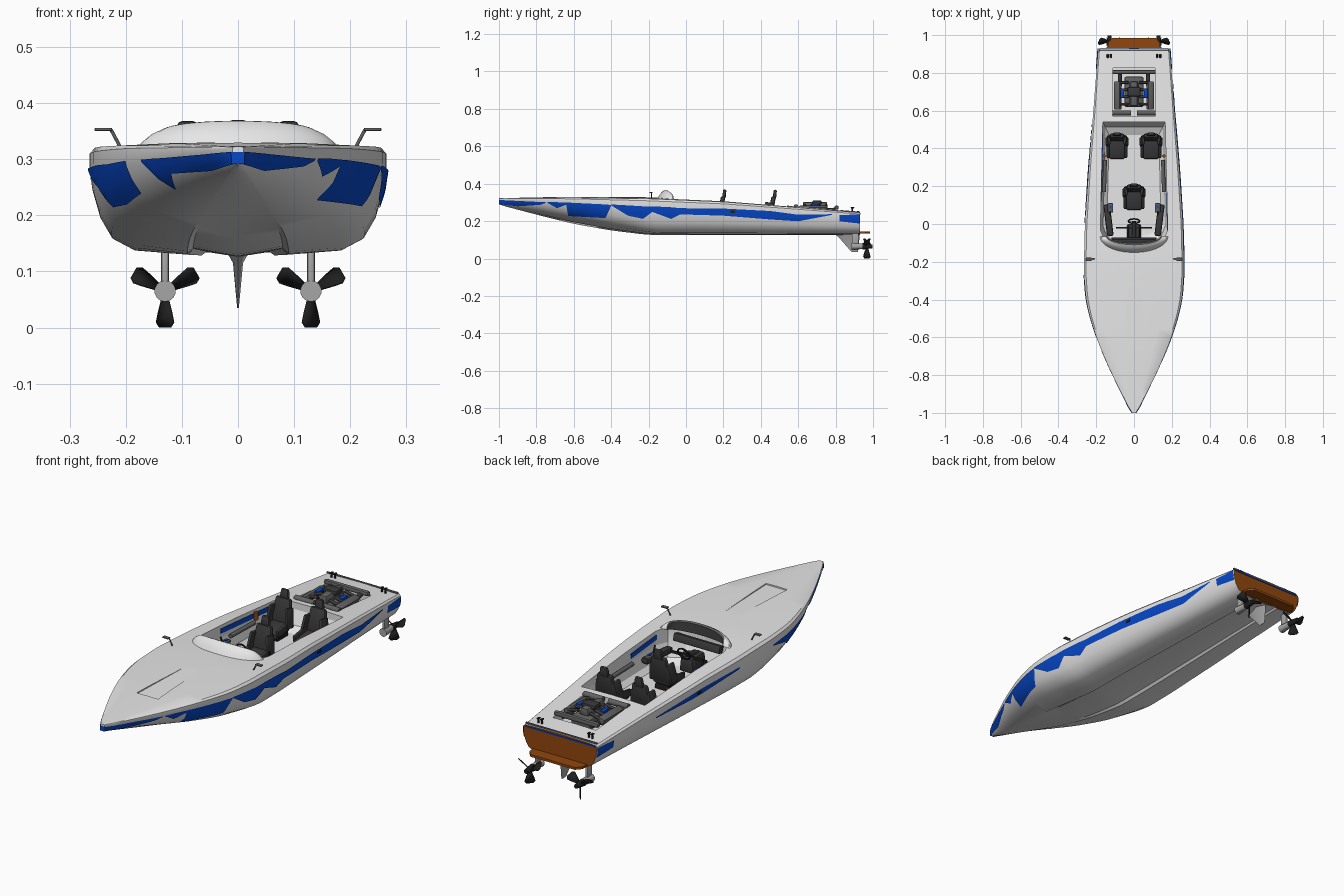
import bpy, bmesh
from math import sin, cos, pi, radians
from mathutils import Matrix, Vector

if "Cube" in bpy.data.objects:
    bpy.data.objects.remove(bpy.data.objects["Cube"])


def material(name, r, g, b):
    m = bpy.data.materials.new(name)
    m.use_nodes = True
    m.diffuse_color = (r, g, b, 1)
    m.node_tree.nodes["Principled BSDF"].inputs["Base Color"].default_value = (r, g, b, 1)
    return m


WHITE = material("gel_white", .82, .82, .82)
BLUE = material("stripe_blue", .002, .066, .6)
WOOD = material("transom_wood", .28, .062, .004)
DARK = material("seat_charcoal", .042, .042, .044)
BLACK = material("black_rubber", .014, .014, .014)
GREY = material("engine_grey", .12, .12, .12)
METAL = material("metal_grey", .38, .38, .38)


def make(name, bm, *mats, smooth=True):
    bmesh.ops.recalc_face_normals(bm, faces=bm.faces[:])
    me = bpy.data.meshes.new(name)
    bm.to_mesh(me)
    bm.free()
    ob = bpy.data.objects.new(name, me)
    bpy.context.collection.objects.link(ob)
    for m in mats:
        me.materials.append(m)
    if smooth:
        bpy.ops.object.select_all(action='DESELECT')
        ob.select_set(True)
        bpy.context.view_layer.objects.active = ob
        bpy.ops.object.shade_smooth_by_angle(angle=radians(35))
    return ob


def loft(name, rings, *mats, smooth=True, cap=True, closed=True):
    bm = bmesh.new()
    vs = [[bm.verts.new(p) for p in r] for r in rings]
    n = len(rings[0])
    for a, b in zip(vs, vs[1:]):
        for i in range(n if closed else n - 1):
            j = (i + 1) % n
            bm.faces.new((a[i], a[j], b[j], b[i]))
    if cap:
        bm.faces.new(vs[0])
        bm.faces.new(vs[-1]).material_index = len(mats) - 1
    return make(name, bm, *mats, smooth=smooth)


def box(name, size, loc, mat, rx=0, ry=0, rz=0, bevel=.004, taper=1):
    bm = bmesh.new()
    bmesh.ops.create_cube(bm, size=1)
    for v in bm.verts:
        k = taper if v.co.z > 0 else 1
        v.co = Vector((v.co.x * size[0] * k, v.co.y * size[1], v.co.z * size[2]))
    if bevel:
        bmesh.ops.bevel(bm, geom=bm.edges[:], offset=min(bevel, min(size) * .45), segments=2, affect='EDGES', profile=.5)
    rot = Matrix.Rotation(rz, 4, 'Z') @ Matrix.Rotation(ry, 4, 'Y') @ Matrix.Rotation(rx, 4, 'X')
    bm.transform(Matrix.Translation(loc) @ rot)
    return make(name, bm, mat)


def tube(name, p, q, r, mat, r2=None, sides=14):
    p, q = Vector(p), Vector(q)
    bm = bmesh.new()
    bmesh.ops.create_cone(bm, cap_ends=True, segments=sides, radius1=r, radius2=r if r2 is None else r2, depth=(q - p).length)
    bm.transform(Matrix.Translation((p + q) / 2) @ (q - p).to_track_quat('Z', 'Y').to_matrix().to_4x4())
    return make(name, bm, mat)


def table(pts, y):
    for (a, p), (b, q) in zip(pts, pts[1:]):
        if y <= b:
            return p + (q - p) * max(0, (y - a) / (b - a))
    return pts[-1][1]


def smooth_table(pts, y):
    return sum(table(pts, y + d) for d in (-.04, -.02, 0, .02, .04)) / 5 if -.9 < y < .85 else table(pts, y)


# Hull form: half width, deck edge height and keel height along the length
WIDTH = [(-1, .01), (-.97, .03), (-.9, .065), (-.8, .115), (-.7, .16), (-.6, .2), (-.5, .232),
         (-.4, .255), (-.25, .266), (0, .26), (.3, .24), (.6, .215), (.93, .19)]
EDGE = [(-1, .322), (-.6, .325), (-.2, .32), (.2, .303), (.6, .272), (.93, .245)]
KEEL = [(-1, .29), (-.96, .277), (-.8, .235), (-.6, .185), (-.4, .15), (-.2, .126), (.93, .126)]
OUT = [0, .3, .34, .7, .85, .93, .98, 1, 1, .96]
UP_AFT = [0, .075, .02, .06, .17, .36, .6, .8, .94, 1]
UP_BOW = [0, .08, .09, .34, .54, .7, .83, .92, .97, 1]


def section(y):
    w, e, k = (smooth_table(t, y) for t in (WIDTH, EDGE, KEEL))
    t = min(1, max(0, (-.15 - y) / .75))
    return [(w * u, k + (e - k) * (a + (b - a) * t)) for u, a, b in zip(OUT, UP_AFT, UP_BOW)]


def side_x(y, z):
    pts = section(y)[3:]
    for (x0, z0), (x1, z1) in zip(pts, pts[1:]):
        if z <= z1:
            return x0 + (x1 - x0) * (z - z0) / (z1 - z0)
    return pts[-1][0]


rings = []
for i in range(49):
    y = -1 + 1.93 * i / 48
    s = section(y)
    w, e = s[-1]
    crown = [(w * f, e + .03 * w * (1 - f * f)) for f in (.6, 0, -.6)]
    rings.append([(x, y, z) for x, z in s + crown + [(-x, z) for x, z in s[:0:-1]]])
hull = loft("hull", rings, WHITE, WOOD)


def carve(rings):
    cutter = loft("cutter", rings, WHITE, smooth=False)
    cutter.hide_render = True
    mod = hull.modifiers.new("opening", 'BOOLEAN')
    mod.operation, mod.solver, mod.object = 'DIFFERENCE', 'EXACT', cutter
    bpy.context.view_layer.objects.active = hull
    bpy.ops.object.modifier_apply(modifier=mod.name)
    bpy.data.objects.remove(cutter)


# Cockpit well, engine bay and foredeck recess
half = [(.165, .54), (.178, -.03), (.155, -.09), (.09, -.13)]
outline = half + [(0, -.145)] + [(-x, y) for x, y in half[::-1]]
carve([[(x * k, .2 + (y - .2) * k, z) for x, y in outline] for k, z in ((.8, .17), (.92, .19), (1, .25), (1, .45))])
carve([[(sx * .112, y, z) for sx, y in ((1, .57), (1, .825), (-1, .825), (-1, .57))] for z in (.22, .4)])
carve([[(s * .055, -.67, .323), (s * .035, -.33, .329), (s * .035, -.33, .4), (s * .055, -.67, .4)] for s in (-1, 1)])
bpy.ops.object.select_all(action='DESELECT')
hull.select_set(True)
bpy.ops.object.shade_smooth_by_angle(angle=radians(35))

# Jagged stripes of each side: position, top and bottom heights
STERN = [(.82, .234, .2), (.929, .236, .188)]
STRIPES = {
    1: [[(-1, .314, .292), (-.9, .309, .28), (-.78, .303, .288), (-.75, .302, .298)],
        [(-.74, .302, .298), (-.69, .302, .27), (-.64, .3, .288), (-.63, .3, .228), (-.43, .29, .217), (-.4, .287, .284)],
        [(-.4, .29, .285), (-.31, .285, .23), (-.23, .28, .213), (-.18, .28, .25), (-.08, .275, .213),
         (-.03, .27, .237), (.2, .268, .23), (.45, .255, .21), (.6, .235, .2), (.78, .238, .234)], STERN],
    -1: [[(-1, .314, .292), (-.9, .309, .28), (-.76, .303, .275), (-.72, .302, .246), (-.67, .3, .296)],
         [(-.6, .298, .24), (-.5, .292, .22), (-.42, .29, .215), (-.38, .288, .25), (-.26, .284, .28)],
         [(-.02, .272, .262), (.24, .265, .238), (.3, .26, .235), (.54, .24, .234)], STERN]}
for s, stripes in STRIPES.items():
    for pts in stripes:
        top, low = [(p[0], p[1]) for p in pts], [(p[0], p[2]) for p in pts]
        steps = int((pts[-1][0] - pts[0][0]) / .015)
        ys = {p[0] for p in pts} | {pts[0][0] + .015 * i for i in range(steps)}
        rows = []
        for y in sorted(ys):
            a, b = table(low, y), table(top, y)
            zs = [a + (b - a) * i / 6 for i in range(7)]
            rows.append([(s * (side_x(y, z) + .0035), y, z - .001) for z in zs])
        loft("left_stripe" if s > 0 else "right_stripe", rows, BLUE, cap=False, closed=False)
box("bow_stripe_nose", (.024, .003, .022), (0, -.9995, .302), BLUE, bevel=0)

# Transom trim, ledge, rear rail and centre skeg
box("transom_blue_trim", (.36, .004, .006), (0, .931, .239), BLUE, bevel=0)
loft("transom_ledge", [[(s * x, y, z) for s, x, y in ((1, .14, .925), (1, .137, .96), (1, .115, .985),
                                                     (-1, .115, .985), (-1, .137, .96), (-1, .14, .925))]
                       for z in (.134, .145)], WOOD)
box("rear_rail", (.37, .01, .008), (0, .92, .251), GREY)
loft("skeg", [[(0, a, z), (t, b, z), (0, c, z), (-t, b, z)] for a, b, c, z, t in
              ((.79, .88, .93, .135, .02), (.815, .885, .928, .115, .009), (.885, .905, .92, .035, .0015))], METAL)

# Windscreen cowl with a dark lining
arc = [pi * i / 28 for i in range(29)]


def cowl(name, mat, levels):
    loft(name, [[(rx * cos(a), -.065 - ry * sin(a), .318 + h * sin(a) ** .4) for a in arc] for rx, ry, h in levels],
         mat, cap=False, closed=False)


cowl("windscreen_cowl", WHITE, ((.18, .09, 0), (.174, .075, .025), (.162, .06, .042), (.148, .045, .05)))
cowl("cowl_lining", GREY, ((.148, .045, .0505), (.142, .036, .046), (.15, .045, .02), (.16, .055, -.01)))
box("dashboard", (.24, .03, .035), (0, -.09, .285), DARK, rx=.3)


# Bucket seats
def seat(name, x, y, lift):
    box(name + "_cushion", (.095, .11, .035), (x, y - .02, .205), DARK, rx=.15, bevel=.014)
    box(name + "_base", (.07, .08, .03), (x, y - .01, .18), BLACK)
    box(name + "_back", (.105, .024, .125), (x, y + .038, .27), DARK, rx=-.17, taper=.72, bevel=.01)
    box(name + "_headrest", (.05, .018, .05), (x, y + .055, .343 + lift), DARK, rx=-.1, taper=.7, bevel=.008)
    for s in (-1, 1):
        box(name + "_bolster", (.016, .05, .09), (x + s * .047, y + .02, .255), DARK, rx=-.17, ry=-s * .15, bevel=.007)
        box(name + "_leg_bolster", (.016, .1, .035), (x + s * .047, y - .02, .22), DARK, rx=.15, bevel=.007)


seat("driver_seat", 0, .15, .002)
seat("left_passenger_seat", .09, .42, 0)
seat("right_passenger_seat", -.09, .42, 0)

# Steering wheel and column
bm = bmesh.new()
ringv = [[bm.verts.new(((.03 + .004 * cos(b)) * cos(a), .004 * sin(b), (.03 + .004 * cos(b)) * sin(a)))
          for b in [pi * j / 3 for j in range(6)]] for a in [2 * pi * i / 24 for i in range(24)]]
for i in range(24):
    for j in range(6):
        p, q, k = ringv[i], ringv[(i + 1) % 24], (j + 1) % 6
        bm.faces.new((p[j], p[k], q[k], q[j]))
bm.transform(Matrix.Translation((0, .015, .275)) @ Matrix.Rotation(-.4, 4, 'X'))
make("steering_wheel", bm, BLACK)
tube("steering_column", (0, -.09, .24), (0, .012, .274), .012, DARK)
box("steering_spoke", (.056, .004, .008), (0, .015, .275), BLACK, bevel=0)
box("centre_pedestal", (.075, .1, .07), (0, -.05, .215), DARK, taper=.8, bevel=.01)
box("gauge_bar", (.19, .008, .014), (0, -.02, .25), BLACK)

# Engine
box("engine_block", (.1, .16, .05), (0, .7, .245), GREY, bevel=.008)
box("engine_cover", (.05, .13, .035), (0, .69, .285), GREY, taper=.7, bevel=.008)
box("air_intake", (.07, .05, .022), (0, .7, .3), DARK, bevel=.008)
box("rear_manifold", (.23, .022, .022), (0, .805, .272), GREY, bevel=.008)

# Paired fittings
for side, s in (("left", 1), ("right", -1)):
    box(f"side_console_{side}", (.035, .17, .03), (s * .135, .02, .235), DARK, rz=-s * .12, bevel=.01)
    box(f"console_panel_{side}", (.028, .05, .012), (s * .125, .085, .258), GREY)
    box(f"console_light_{side}", (.012, .018, .004), (s * .125, .09, .267), BLUE, bevel=0)
    tube(f"throttle_lever_{side}", (s * .125, .065, .26), (s * .125, .05, .295), .004, BLACK)
    tube(f"side_pad_{side}", (s * .158, .17, .245), (s * .153, .34, .245), .01, GREY)
    y, length, z = (.06, .2, .28) if s > 0 else (.3, .36, .27)
    box(f"cockpit_stripe_{side}", (.003, length, .022), (s * (.1765 - .0228 * (y + .03)), y, z), BLUE,
        rx=-.07, rz=s * .0228, bevel=0)
    tube(f"marker_lamp_{side}", (s * .158, .36, .25), (s * .158, .36, .285), .009, WOOD)

    tube(f"front_muffler_{side}", (s * .015, .588, .277), (s * .115, .588, .277), .013, GREY)
    box(f"cylinder_bank_{side}", (.034, .15, .03), (s * .086, .68, .265), GREY, ry=s * .35, bevel=.006)
    box(f"engine_badge_{side}", (.02, .04, .012), (s * .062, .69, .285), BLUE, bevel=.003)
    for i in range(4):
        y = .635 + .038 * i
        tube(f"intake_pipe_{side}", (s * .03, y, .285), (s * .085, y, .272), .007, DARK)
    tube(f"exhaust_{side}", (s * .075, .73, .25), (s * .075, .8, .262), .011, DARK)

    for dx in (-.009, .009):
        x, z = s * .13 + dx, section(.89)[-1][1]
        tube(f"cleat_post_{side}", (x, .89, z), (x, .89, z + .022), .004, BLACK)
        box(f"cleat_cap_{side}", (.011, .02, .006), (x, .89, z + .023), BLACK)
    tube(f"mirror_arm_{side}", (s * .21, -.185, .322), (s * .226, -.185, .352), .003, GREY)
    box(f"mirror_{side}", (.032, .018, .006), (s * .24, -.187, .353), GREY)
    box(f"hull_vent_{side}", (.006, .025, .012), (s * (side_x(.25, .25) + .003), .25, .25), BLACK, bevel=0)

    # Drive leg and three-bladed propeller
    x = s * .13
    box(f"drive_leg_{side}", (.014, .036, .1), (x, .905, .095), METAL, bevel=.006)
    tube(f"gear_housing_{side}", (x, .885, .065), (x, .945, .065), .019, METAL, r2=.014)
    tube(f"propeller_hub_{side}", (x, .945, .065), (x, .998, .065), .017, BLACK, r2=.01)
    for k in range(3):
        bm = bmesh.new()
        curve = [(.008, -.012), (.019, -.04), (.024, -.056), (.015, -.065)]
        bm.faces.new([bm.verts.new((a, 0, b)) for a, b in curve + [(-a, b) for a, b in curve[::-1]]])
        bm.transform(Matrix.Translation((x, .967, .065)) @ Matrix.Rotation(k * 2 * pi / 3, 4, 'Y') @ Matrix.Rotation(s * .9, 4, 'Z'))
        blade = make(f"propeller_blade_{side}", bm, BLACK)
        mod = blade.modifiers.new("thickness", 'SOLIDIFY')
        mod.thickness, mod.offset = .004, 0
